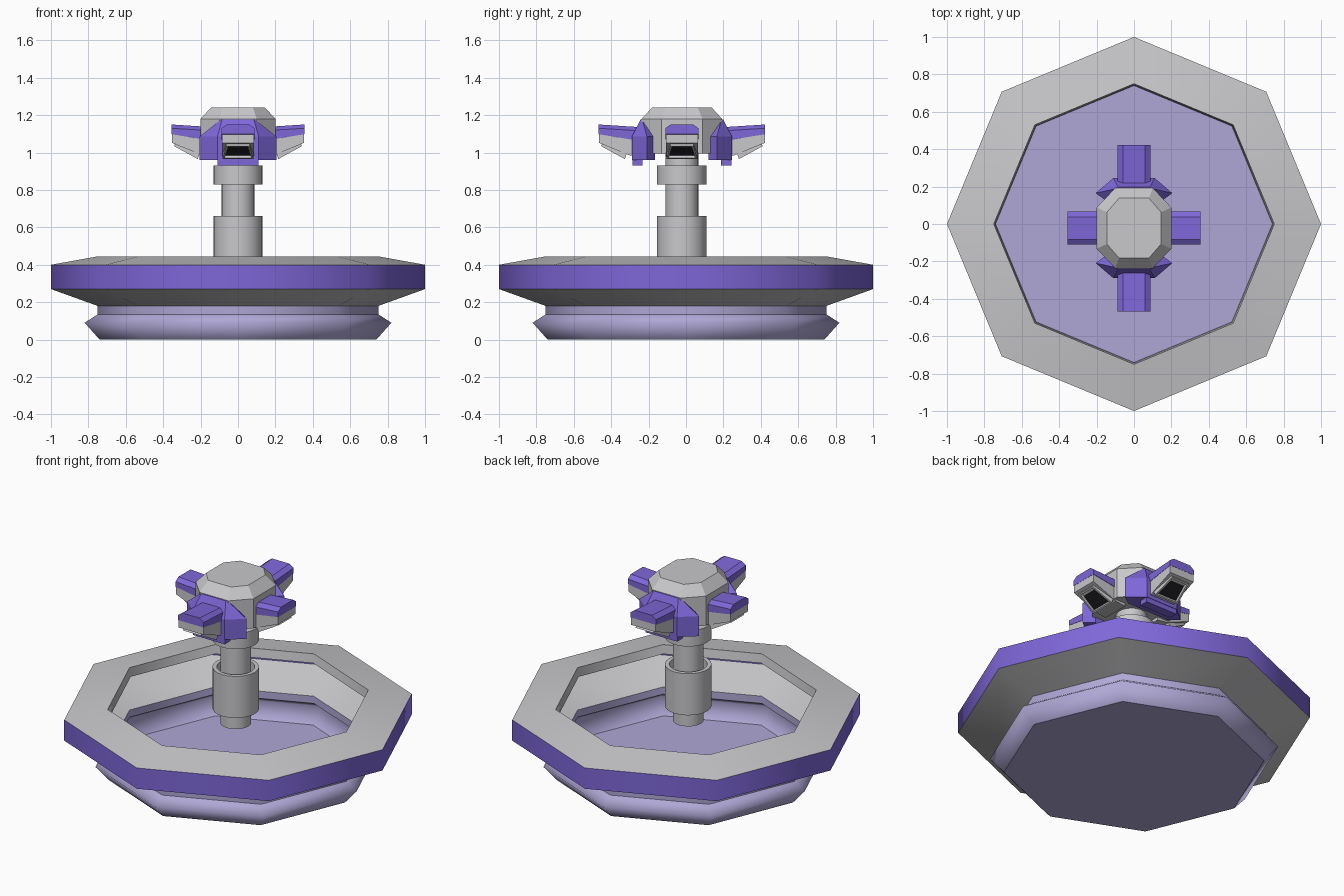
import bpy, bmesh, math
from mathutils import Matrix, Vector

if "Cube" in bpy.data.objects:
    bpy.data.objects.remove(bpy.data.objects["Cube"])


def material(name, r, g, b):
    m = bpy.data.materials.new(name)
    m.use_nodes = True
    m.diffuse_color = (r, g, b, 1)
    m.node_tree.nodes["Principled BSDF"].inputs["Base Color"].default_value = (r, g, b, 1)
    return m


GRAY = material("light gray", .58, .58, .6)
PURPLE = material("purple", .21, .135, .69)
LAVENDER = material("lavender", .43, .39, .67)
BLACK = material("near black", .015, .015, .02)
AXIS = Vector((0, -.022, 0))    # the turret stands slightly forward


def ring(r, z, n=8):
    return [(r * math.cos(math.tau * i / n), r * math.sin(math.tau * i / n), z) for i in range(n)]


def loft(name, sections, mats, caps=True, smooth=None, place=None, finish=None, close=False):
    """Bridge equal-sized cross-sections into one mesh."""
    bm = bmesh.new()
    loops = [[bm.verts.new(p) for p in s] for s in sections]
    pairs = list(zip(loops, loops[1:]))
    if close:
        pairs.append((loops[-1], loops[0]))
    n = len(loops[0])
    for k, (a, b) in enumerate(pairs):
        for i in range(n):
            f = bm.faces.new((a[i], a[(i + 1) % n], b[(i + 1) % n], b[i]))
            f.material_index = 1 if len(mats) > 1 and k == 1 and not finish else 0
    if caps:
        bm.faces.new(loops[0][::-1])
        bm.faces.new(loops[-1])
        bmesh.ops.recalc_face_normals(bm, faces=bm.faces[:])
    if finish:
        finish(bm)
    if place:
        bm.transform(place)
    me = bpy.data.meshes.new(name)
    bm.to_mesh(me)
    bm.free()
    for m in mats:
        me.materials.append(m)
    if smooth:
        for p in me.polygons:
            p.use_smooth = True
        me.set_sharp_from_angle(angle=math.radians(smooth))
    ob = bpy.data.objects.new(name, me)
    bpy.context.collection.objects.link(ob)
    return ob


# Hollow octagonal base: basin, neck wall, floor and broad rim
loft("basin", [ring(.74, 0), ring(.82, .09), ring(.75, .135)], [LAVENDER], caps=False, smooth=170)
loft("basin_neck", [ring(.75, .135), ring(.75, .18)], [LAVENDER], caps=False, smooth=50)
loft("floor", [ring(.74, 0), ring(.74, .004)], [LAVENDER])
loft("rim", [ring(.75, .18), ring(1, .27), ring(1, .4), ring(.75, .445), ring(.742, .39)],
     [GRAY, PURPLE], caps=False, smooth=50)

# Post with a hollow lower sleeve and an upper collar
at_axis = Matrix.Translation(AXIS)
N = 24
loft("post", [ring(.088, .31, N), ring(.088, 1.02, N)], [GRAY], smooth=40, place=at_axis)
loft("sleeve", [ring(.132, .4, N), ring(.132, .66, N), ring(.108, .66, N), ring(.108, .4, N)],
     [GRAY], caps=False, smooth=40, place=at_axis, close=True)
loft("collar", [ring(.132, .83, N), ring(.132, .93, N)], [GRAY], smooth=40, place=at_axis)


# Turret head: a chamfered block with a bevelled crown
def chamfered(x, y, cx, cy, z):
    return [(x, -cy, z), (x, cy, z), (cx, y, z), (-cx, y, z),
            (-x, cy, z), (-x, -cy, z), (-cx, -y, z), (cx, -y, z)]


loft("head", [chamfered(.2, .215, .1, .11, .995), chamfered(.2, .215, .1, .11, 1.18),
              chamfered(.145, .16, .08, .085, 1.24)], [GRAY], place=at_axis)


# Armour plates on the front and back
def plate(back_x, back_y, side_x, side_y, face_x, face_y, z):
    half = [(back_x, back_y, z), (side_x, side_y, z), (face_x, face_y, z)]
    return half + [(-x, y, h) for x, y, h in half[::-1]]


for side, turn in (("back", 0), ("front", math.pi)):
    spot = at_axis @ Matrix.Rotation(turn, 4, "Z")
    loft(side + "_armour", [plate(.145, .143, .205, .187, .11, .268, .96),
                            plate(.145, .143, .205, .187, .11, .268, 1.085),
                            plate(.085, .205, .09, .212, .085, .22, 1.178)], [PURPLE], place=spot)
    loft(side + "_armour_tab", [[(.11, .21, z), (.11, .265, z), (-.11, .265, z), (-.11, .21, z)]
                                for z in (.93, .97)], [PURPLE], place=spot)


# Four gun pods
def cap_section(r, low, top):
    half = [(r, .088, low), (r, .088, top - .02), (r, .06, top)]
    return half + [(x, -w, z) for x, w, z in half[::-1]]


def box_section(a, b, w):
    return [(a[0], w, a[1]), (b[0], w, b[1]), (b[0], -w, b[1]), (a[0], -w, a[1])]


def cut_muzzle(bm):
    bm.normal_update()
    under = min(bm.faces, key=lambda f: f.normal.z)
    bmesh.ops.inset_region(bm, faces=[under], thickness=.015, depth=0)
    bmesh.ops.inset_region(bm, faces=[under], thickness=.003, depth=-.015)
    under.material_index = 1


for k, (side, out) in enumerate((("left", 0), ("back", .09), ("right", 0), ("front", .09))):
    spot = at_axis @ Matrix.Rotation(k * math.pi / 2, 4, "Z") @ Matrix.Translation((out, 0, 0))
    loft(side + "_gun_cover", [cap_section(.12, 1.06, 1.135), cap_section(.355, 1.098, 1.15)],
         [PURPLE], place=spot)
    loft(side + "_gun_body", [box_section((.12, .975), (.12, 1.06), .086),
                              box_section((.19, .985), (.19, 1.071), .086),
                              box_section((.354, 1.052), (.354, 1.098), .086)], [GRAY], place=spot)
    loft(side + "_gun_muzzle", [box_section((.2, 1.01), (.215, .965), .083),
                                box_section((.325, 1.065), (.343, 1.035), .062)],
         [GRAY, BLACK], place=spot, finish=cut_muzzle)
